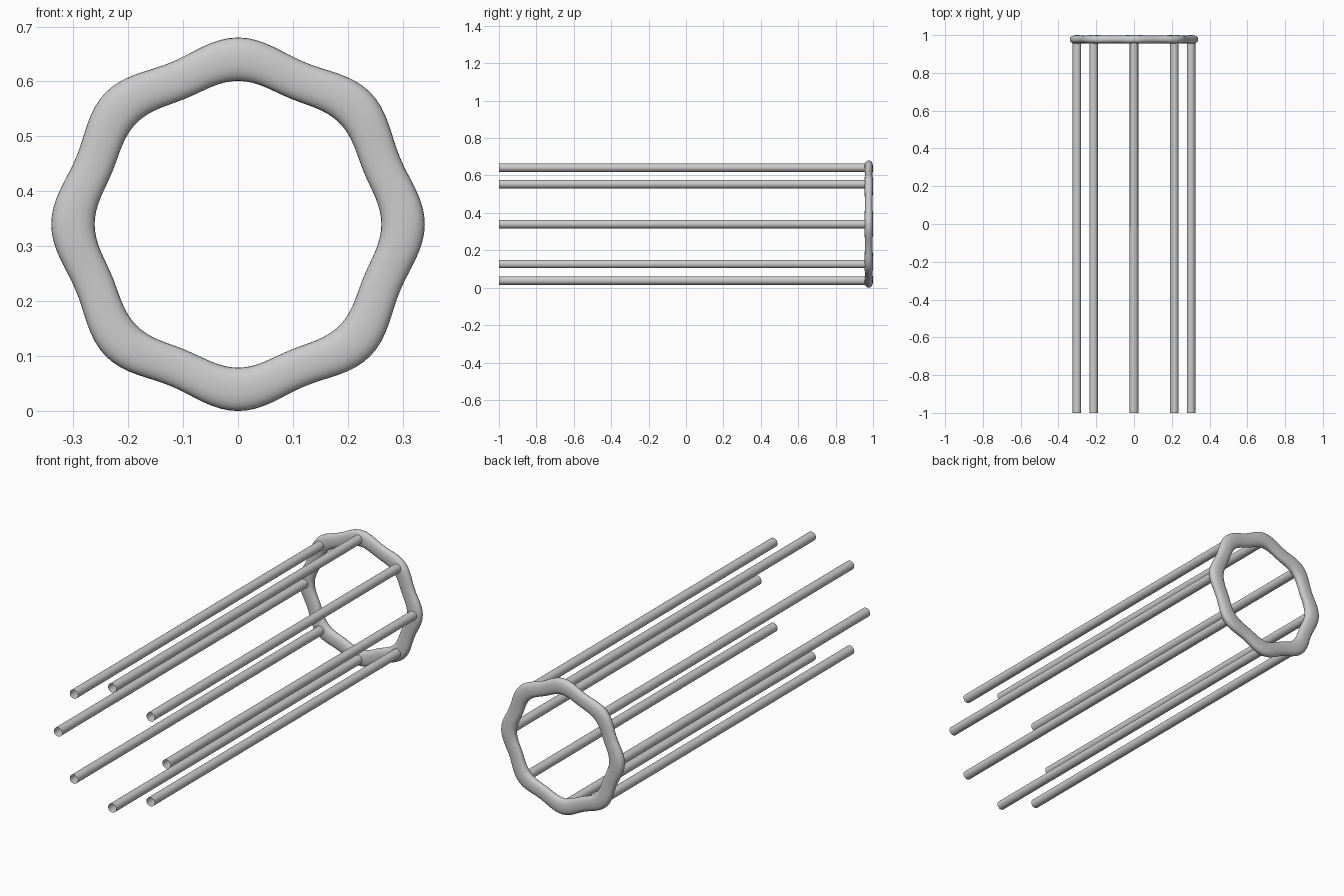
import bpy, bmesh
from math import sin, cos, pi, copysign
from mathutils import Matrix, Vector

if "Cube" in bpy.data.objects:
    bpy.data.objects.remove(bpy.data.objects["Cube"])

CENTRE_Z = 0.34
ROD_R = 0.0225
RING_Y = 0.977


def finish(name, bm):
    bmesh.ops.recalc_face_normals(bm, faces=bm.faces)
    for f in bm.faces:
        f.smooth = True
    mesh = bpy.data.meshes.new(name)
    bm.to_mesh(mesh)
    bm.free()
    obj = bpy.data.objects.new(name, mesh)
    bpy.context.collection.objects.link(obj)
    return obj


def squash(v, power=0.85):
    return copysign(abs(v) ** power, v)


# End ring: flattened tube swept round a softly eight-cornered loop
bm = bmesh.new()
MAJOR, MINOR = 128, 24
loops = []
for i in range(MAJOR):
    a = 2 * pi * i / MAJOR
    wave = cos(8 * a)
    outer = 0.3295 + 0.0105 * wave
    inner = 0.2545 + 0.0065 * wave
    mid, half = (outer + inner) / 2, (outer - inner) / 2
    depth = 0.0218 + 0.0012 * wave
    loop = []
    for j in range(MINOR):
        b = 2 * pi * j / MINOR
        r = mid + half * squash(cos(b))
        y = RING_Y + depth * squash(sin(b))
        loop.append(bm.verts.new((r * cos(a), y, CENTRE_Z + r * sin(a))))
    loops.append(loop)
for i in range(MAJOR):
    p, q = loops[i], loops[(i + 1) % MAJOR]
    for j in range(MINOR):
        k = (j + 1) % MINOR
        bm.faces.new((p[j], q[j], q[k], p[k]))
finish("end_ring", bm)

# Eight open-ended rods, one at each corner of the ring
for n in range(8):
    a = n * pi / 4
    bm = bmesh.new()
    length = RING_Y + 1.0 - 0.01
    place = (Matrix.Translation(Vector((0.302 * cos(a), -1 + length / 2,
                                        CENTRE_Z + 0.302 * sin(a))))
             @ Matrix.Rotation(pi / 2, 4, 'X'))
    bmesh.ops.create_cone(bm, cap_ends=False, segments=32, radius1=ROD_R,
                          radius2=ROD_R, depth=length, matrix=place)
    finish(f"rod_{n + 1}", bm)
